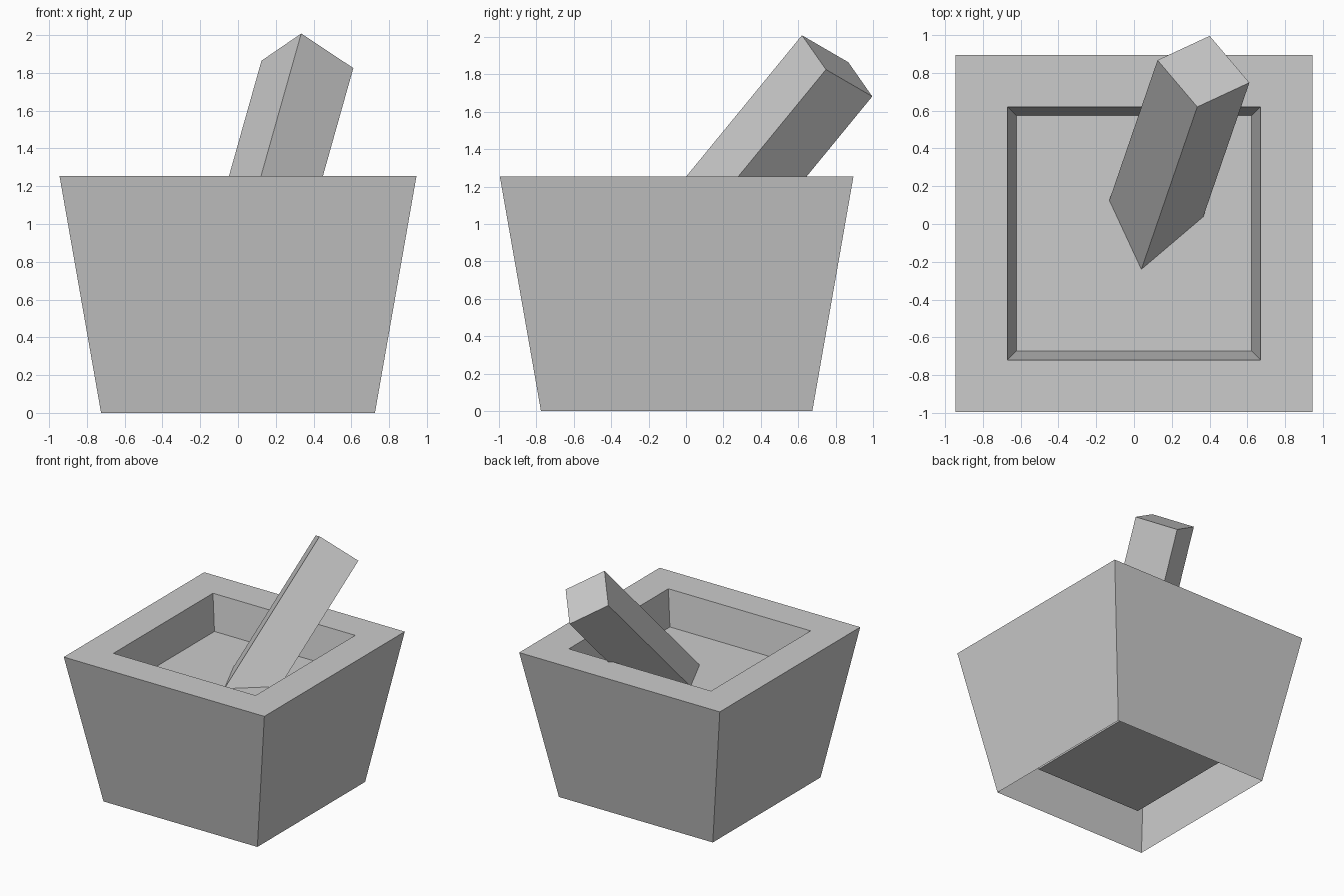
import bpy, bmesh
from mathutils import Matrix, Vector

default = bpy.data.objects.get("Cube")
if default:
    bpy.data.objects.remove(default, do_unlink=True)

CENTRE_Y = -0.05

stone = bpy.data.materials.new("stone_grey")
stone.use_nodes = True
stone.diffuse_color = (0.6, 0.6, 0.6, 1)
stone.node_tree.nodes["Principled BSDF"].inputs["Base Color"].default_value = (0.6, 0.6, 0.6, 1)


def finish(name, bm):
    mesh = bpy.data.meshes.new(name)
    bm.to_mesh(mesh)
    bm.free()
    mesh.materials.append(stone)
    obj = bpy.data.objects.new(name, mesh)
    bpy.context.collection.objects.link(obj)
    return obj


def square_ring(bm, half, z):
    corners = [(-1, -1), (1, -1), (1, 1), (-1, 1)]
    return [bm.verts.new((sx * half, CENTRE_Y + sy * half, z)) for sx, sy in corners]


# Tapered square bowl: outer wall, flat rim, inner wall and raised inner floor
bm = bmesh.new()
profile = [(0.725, 0), (0.945, 1.255), (0.67, 1.255), (0.5, 0.19)]
rings = [square_ring(bm, half, z) for half, z in profile]
for low, high in zip(rings, rings[1:]):
    for i in range(4):
        j = (i + 1) % 4
        bm.faces.new((low[i], low[j], high[j], high[i]))
bm.faces.new(rings[-1])
finish("bowl", bm)

# Flat surface of the contents, filling the bowl to just below the rim
bm = bmesh.new()
bm.faces.new(square_ring(bm, 0.625, 0.96))
finish("contents", bm)

# Square pestle leaning to the back, its lower end buried in the contents
top = Vector((0.3675, 0.8075, 1.845))
axis = Vector((0.282, 0.82, 1)).normalized()
side = Vector((0.28, 0.145, -0.16))
side = (side - axis * side.dot(axis)).normalized()
other = axis.cross(side)
length, width = 1.7, 0.355
turn = Matrix((side, other, axis)).transposed().to_4x4()
bm = bmesh.new()
bmesh.ops.create_cube(bm, size=1)
bmesh.ops.scale(bm, vec=(width, width, length), verts=bm.verts)
bmesh.ops.transform(bm, matrix=Matrix.Translation(top - axis * length / 2) @ turn, verts=bm.verts)
finish("pestle", bm)
